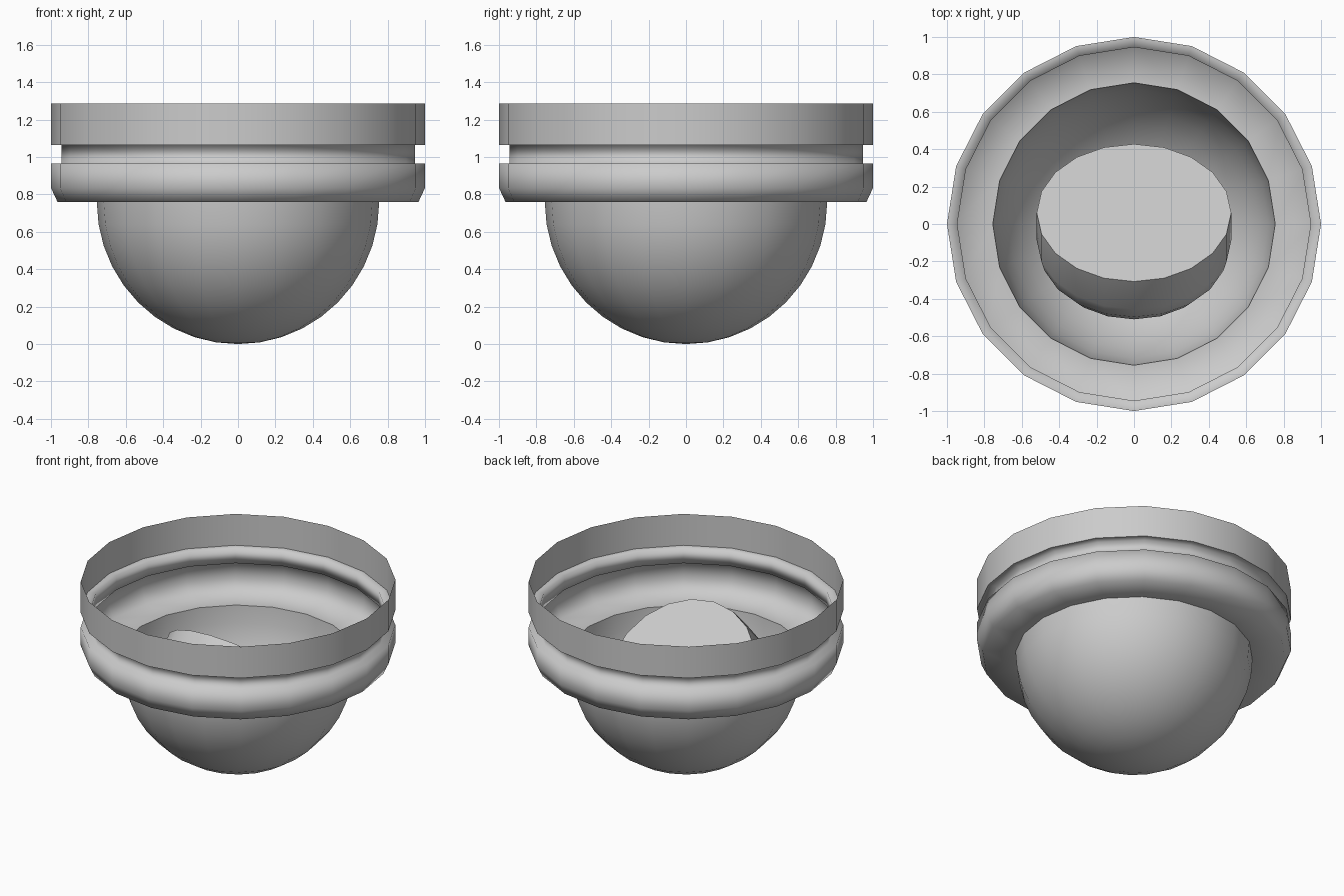
import bpy, bmesh, math
from mathutils import Matrix

if "Cube" in bpy.data.objects:
    bpy.data.objects.remove(bpy.data.objects["Cube"])

SIDES = 20


def lathe(name, profile, smooth_angle, matrix=Matrix()):
    """Revolve (radius, z) points round z; radius 0 closes to a pole."""
    bm = bmesh.new()
    rings = []
    for r, z in profile:
        if r == 0:
            rings.append([bm.verts.new((0, 0, z))] * SIDES)
        else:
            rings.append([bm.verts.new((r * math.cos(a), r * math.sin(a), z))
                          for a in (2 * math.pi * i / SIDES for i in range(SIDES))])
    for low, high in zip(rings, rings[1:]):
        for i in range(SIDES):
            j = (i + 1) % SIDES
            quad = dict.fromkeys((low[i], low[j], high[j], high[i]))
            bm.faces.new(list(quad))
    bm.transform(matrix)
    mesh = bpy.data.meshes.new(name)
    bm.to_mesh(mesh)
    bm.free()
    obj = bpy.data.objects.new(name, mesh)
    bpy.context.collection.objects.link(obj)
    bpy.ops.object.select_all(action='DESELECT')
    obj.select_set(True)
    bpy.context.view_layer.objects.active = obj
    bpy.ops.object.shade_smooth_by_angle(angle=math.radians(smooth_angle))
    return obj


def bowl(radius, depth, top, steps):
    """Profile of a half ellipsoid, from its pole up to its rim."""
    return [(radius * math.sin(a) if i else 0, top - depth * math.cos(a))
            for i, a in enumerate(math.pi / 2 * k / steps for k in range(steps + 1))]


# Hemispherical cover
lathe("dome_cover", bowl(0.755, 0.76, 0.76, 10), 30)

# Open housing: floor flange, chamfer, lower band, groove
lathe("lower_housing", [(0.755, 0.76), (0.965, 0.76), (1, 0.835), (1, 0.965),
                        (0.945, 0.965), (0.945, 1.065), (1, 1.065)], 100)

# Upper rim band
lathe("upper_rim", [(1, 1.065), (1, 1.285)], 30)

# Tilted inner unit: rounded nose, short barrel, flat back cap
tilt = Matrix.Translation((0, 0.06, 0.65)) @ Matrix.Rotation(math.radians(-45), 4, 'X')
lathe("inner_barrel", bowl(0.52, 0.29, -0.21, 6) + [(0.52, 0), (0, 0)], 40, tilt)
